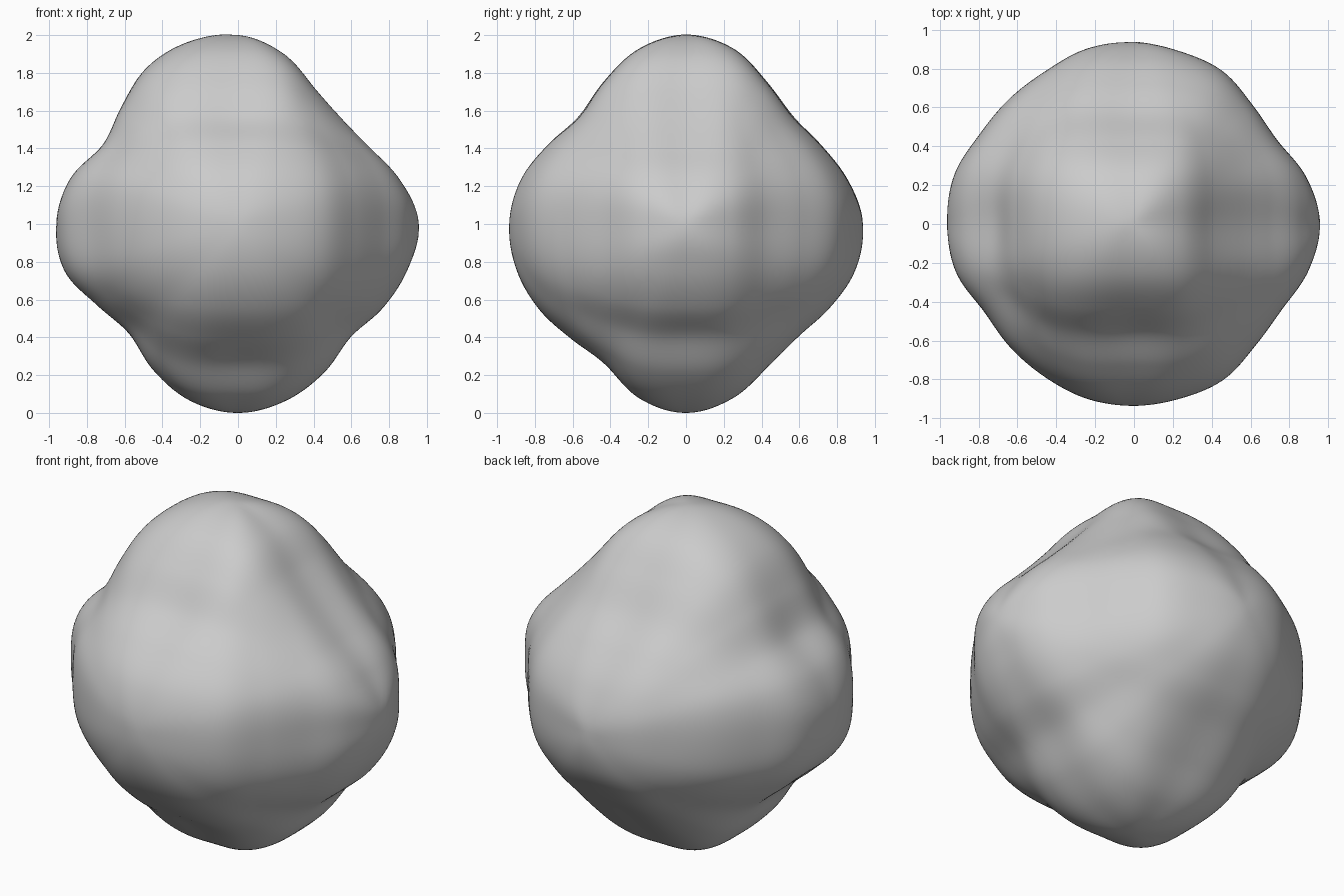
import bpy, bmesh, math

if "Cube" in bpy.data.objects:
    bpy.data.objects.remove(bpy.data.objects["Cube"])

# Radii every 15 degrees around the three centre sections of the boulder
SIDE_XZ = [.957, .885, .80, .775, .815, .93, 1.0, 1.0, .96, .875, .825, .92,
           .962, .952, .86, .815, .895, .97, 1.0, .97, .91, .845, .887, .93]
SIDE_YZ = [.936, .885, .825, .797, .86, .962, 1.0, .96, .868, .797, .84, .905,
           .936, .93, .90, .86, .855, .955, 1.0, .955, .87, .842, .882, .93]
PLAN_XY = [.957, .92, .855, .865, .91, .92, .936, .935, .91, .91, .92, .96,
           .962, .95, .895, .90, .912, .932, .936, .93, .925, .885, .88, .93]


def radius(table, a, b):
    """Smooth periodic (Catmull-Rom) lookup of a section radius."""
    n = len(table)
    f = (math.atan2(b, a) / math.tau % 1.0) * n
    i = int(f)
    t = f - i
    p0, p1, p2, p3 = (table[(i + k) % n] for k in (-1, 0, 1, 2))
    return p1 + 0.5 * t * (p2 - p0 + t * (2 * p0 - 5 * p1 + 4 * p2 - p3
                                          + t * (3 * (p1 - p2) + p3 - p0)))


def lumpy(d):
    """Blend the sections, each one dominating close to its own plane."""
    x, y, z = d
    parts = ((radius(SIDE_XZ, x, z), y), (radius(SIDE_YZ, y, z), x),
             (radius(PLAN_XY, x, y), z))
    weights = [1.0 / (off * off + 1e-4) for _, off in parts]
    return sum(w * r for w, (r, _) in zip(weights, parts)) / sum(weights)


# Boulder: a dense sphere pushed out into rounded lobes
bm = bmesh.new()
bmesh.ops.create_icosphere(bm, subdivisions=6, radius=1.0)
for v in bm.verts:
    d = v.co.normalized()
    v.co = d * lumpy(d)
    v.co.z += 1.0
for f in bm.faces:
    f.smooth = True
mesh = bpy.data.meshes.new("boulder")
bm.to_mesh(mesh)
bm.free()
boulder = bpy.data.objects.new("boulder", mesh)
bpy.context.collection.objects.link(boulder)
